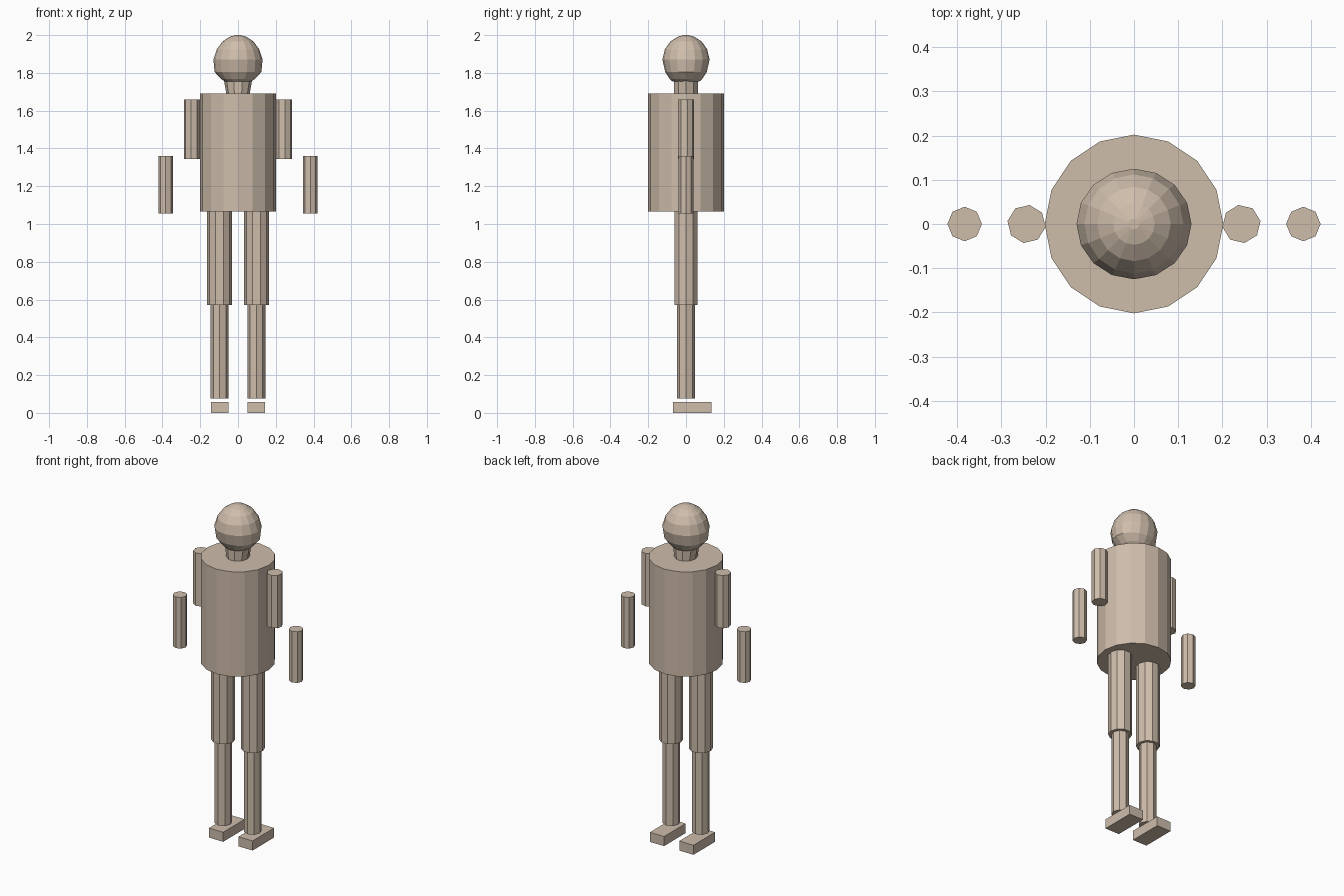
import bpy, bmesh, math

if "Cube" in bpy.data.objects:
    bpy.data.objects.remove(bpy.data.objects["Cube"])

skin = bpy.data.materials.new("beige")
skin.diffuse_color = (0.62, 0.51, 0.41, 1)
skin.use_nodes = True
skin.node_tree.nodes["Principled BSDF"].inputs["Base Color"].default_value = skin.diffuse_color


def finish(name, bm):
    bmesh.ops.recalc_face_normals(bm, faces=bm.faces)
    mesh = bpy.data.meshes.new(name)
    bm.to_mesh(mesh)
    bm.free()
    mesh.materials.append(skin)
    obj = bpy.data.objects.new(name, mesh)
    bpy.context.collection.objects.link(obj)
    return obj


def loft(name, rings, sides, x=0.0, y=0.0, turn=0.0):
    """Stack of elliptical rings (z, rx, ry), capped at both ends."""
    bm = bmesh.new()
    loops = []
    for z, rx, ry in rings:
        angles = [turn + 2 * math.pi * i / sides for i in range(sides)]
        loops.append([bm.verts.new((x + rx * math.cos(a), y + ry * math.sin(a), z))
                      for a in angles])
    for low, high in zip(loops, loops[1:]):
        for i in range(sides):
            j = (i + 1) % sides
            bm.faces.new((low[i], low[j], high[j], high[i]))
    bm.faces.new(loops[0])
    bm.faces.new(loops[-1])
    return finish(name, bm)


def tube(name, x, r, z0, z1, sides, turn=0.0, y=0.0):
    return loft(name, [(z0, r, r), (z1, r, r)], sides, x, y, turn)


def box(name, x0, x1, y0, y1, z0, z1):
    bm = bmesh.new()
    bmesh.ops.create_cube(bm, size=1)
    for v in bm.verts:
        v.co = ((x0 + x1) / 2 + v.co.x * (x1 - x0),
                (y0 + y1) / 2 + v.co.y * (y1 - y0),
                (z0 + z1) / 2 + v.co.z * (z1 - z0))
    return finish(name, bm)


# Torso, neck and head
tube("torso", 0, 0.202, 1.065, 1.69, 16)
loft("neck", [(1.69, 0.062, 0.066), (1.77, 0.076, 0.066)], 10)
loft("head", [(1.755, 0.07, 0.072), (1.768, 0.09, 0.086), (1.805, 0.124, 0.11),
              (1.87, 0.13, 0.125), (1.925, 0.112, 0.112), (1.965, 0.083, 0.084),
              (1.99, 0.047, 0.047), (2.0, 0.012, 0.012)], 16)

# Arms, legs and feet on both sides
for side, s in (("left", -1), ("right", 1)):
    tilt = math.radians(9) if s > 0 else math.radians(-9)
    tube(side + "_upper_arm", s * 0.243, 0.0435, 1.345, 1.66, 8, tilt)
    tube(side + "_forearm", s * 0.383, 0.039, 1.055, 1.36, 8)
    tube(side + "_thigh", s * 0.098, 0.065, 0.572, 1.065, 10)
    tube(side + "_shin", s * 0.097, 0.048, 0.077, 0.572, 8)
    x0, x1 = sorted((s * 0.05, s * 0.144))
    box(side + "_foot", x0, x1, -0.068, 0.135, 0.0, 0.057)
